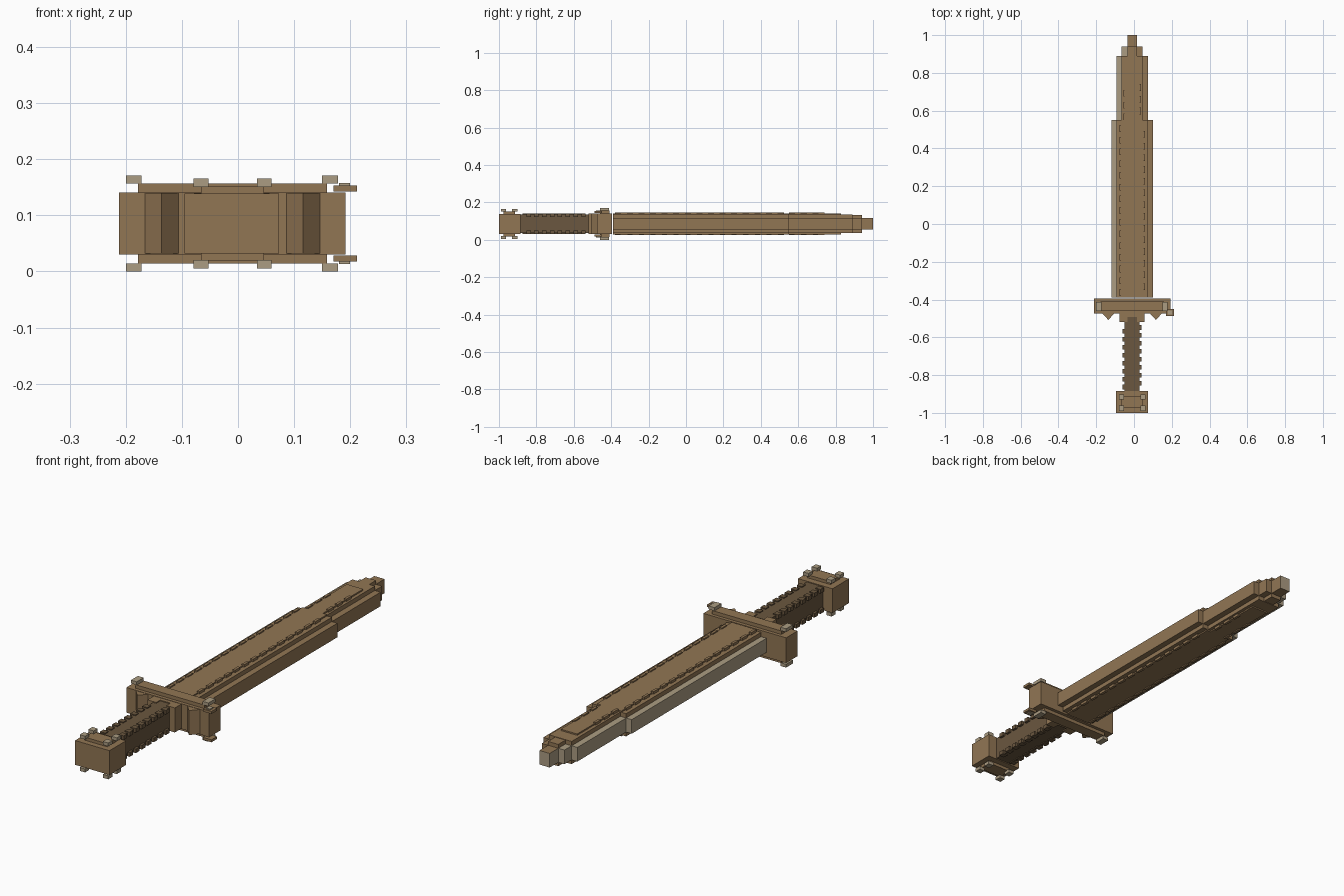
import bpy, bmesh

cube = bpy.data.objects.get("Cube")
if cube:
    bpy.data.objects.remove(cube)

MID = 0.0855   # height of the sword's flat centre plane
CX = -0.01     # lengthwise axis of the blade and grip


def material(name, rgb):
    m = bpy.data.materials.new(name)
    m.use_nodes = True
    m.diffuse_color = (*rgb, 1)
    node = next(n for n in m.node_tree.nodes if n.type == 'BSDF_PRINCIPLED')
    node.inputs["Base Color"].default_value = (*rgb, 1)
    node.inputs["Roughness"].default_value = 0.8
    return m


brown = material("wood_brown", (0.285, 0.18, 0.088))
dark = material("dark_grip_brown", (0.145, 0.095, 0.05))
pale = material("pale_stone", (0.41, 0.335, 0.225))


def prism(bm, outline, z0, z1):
    """Extrude a flat outline between two heights."""
    low = [bm.verts.new((x, y, z0)) for x, y in outline]
    high = [bm.verts.new((x, y, z1)) for x, y in outline]
    bm.faces.new(low[::-1])
    bm.faces.new(high)
    for i in range(len(low)):
        j = (i + 1) % len(low)
        bm.faces.new((low[i], low[j], high[j], high[i]))


def rect(x0, x1, y0, y1):
    return [(x0, y0), (x1, y0), (x1, y1), (x0, y1)]


def part(name, mat, outlines, top, inner=None):
    """One object; with inner given, plates lie on both flat sides."""
    bm = bmesh.new()
    for o in outlines:
        if inner is None:
            prism(bm, o, MID - top, MID + top)
        else:
            prism(bm, o, MID + inner, MID + top)
            prism(bm, o, MID - top, MID - inner)
    bmesh.ops.recalc_face_normals(bm, faces=bm.faces)
    mesh = bpy.data.meshes.new(name)
    bm.to_mesh(mesh)
    bm.free()
    mesh.materials.append(mat)
    ob = bpy.data.objects.new(name, mesh)
    bpy.context.collection.objects.link(ob)
    return ob


def centred(half, y0, y1):
    return rect(CX - half, CX + half, y0, y1)


def tabs(half, width, y0, y1, step, length):
    """Staggered rows of small tabs along both sides of the axis."""
    out = []
    for side in (-1, 1):
        y = y0 + (step / 2 if side > 0 else 0)
        while y + length <= y1:
            c = CX + side * half
            out.append(rect(c - width / 2, c + width / 2, y, y + length))
            y += step
    return out


# Blade core with raised centre plates
part("blade_core", brown, [centred(0.083, -0.39, 0.55)], 0.05)
part("blade_upper_core", brown, [centred(0.055, 0.55, 0.89)], 0.05)
part("blade_plates", brown,
     [centred(0.06, -0.39, 0.55), centred(0.04, 0.55, 0.83)], 0.056, 0.05)
part("blade_notches", brown,
     tabs(0.061, 0.012, -0.38, 0.55, 0.062, 0.035)
     + tabs(0.04, 0.012, 0.55, 0.76, 0.062, 0.035), 0.061, 0.05)

# Cutting edges: pale on one side, brown on the other
steps = [(0.083, 0.11, -0.39, 0.55), (0.055, 0.083, 0.55, 0.89),
         (0.025, 0.055, 0.89, 0.94)]
part("pale_edge", pale, [rect(CX - b, CX - a, y0, y1) for a, b, y0, y1 in steps], 0.031)
part("brown_edge", brown, [rect(CX + a, CX + b, y0, y1) for a, b, y0, y1 in steps], 0.031)

# Stepped tip
part("tip_base", brown, [centred(0.025, 0.89, 0.94)], 0.048)
tip = part("tip", brown, [centred(0.025, 0.94, 1.0)], 0.031)
tip.data.materials.append(pale)
for f in tip.data.polygons:
    if f.normal.y > 0.5 or f.normal.x < -0.5:
        f.material_index = 1

# Cross guard
part("guard", brown, [rect(-0.212, 0.192, -0.475, -0.395)], 0.0555)
part("guard_bars", brown, [rect(-0.178, 0.159, -0.46, -0.41)], 0.071, 0.0555)
part("guard_studs", pale,
     [rect(x, x + 0.028, -0.46, -0.412) for x in (-0.2, 0.15)], 0.0855, 0.071)
part("guard_points", brown,
     [[(c - 0.03, -0.475), (c, -0.508), (c + 0.03, -0.475)] for c in (-0.136, 0.116)], 0.054)
part("guard_clasp", brown, [rect(0.17, 0.212, -0.488, -0.45)], 0.068, 0.057)
part("guard_clasp_studs", pale, [rect(0.18, 0.2, -0.48, -0.458)], 0.0725, 0.068)

# Collar cheeks between guard and grip
part("collar", brown,
     [rect(-0.078, -0.035, -0.52, -0.475), rect(0.015, 0.056, -0.52, -0.475),
      rect(-0.035, 0.015, -0.492, -0.475)], 0.054)

# Grip with wrapped ridges
part("grip", dark, [centred(0.04, -0.885, -0.49)], 0.05)
part("grip_wraps", dark,
     tabs(0.038, 0.025, -0.875, -0.515, 0.042, 0.024), 0.054, 0.036)

# Pommel with plates and studs
part("pommel", brown, [rect(-0.095, 0.073, -1.0, -0.885)], 0.0535)
part("pommel_plates", brown, [rect(-0.066, 0.046, -0.975, -0.913)], 0.067, 0.0535)
part("pommel_studs", pale,
     [rect(x, x + 0.026, y, y + 0.028) for x in (-0.079, 0.034)
      for y in (-0.99, -0.93)], 0.08, 0.065)
